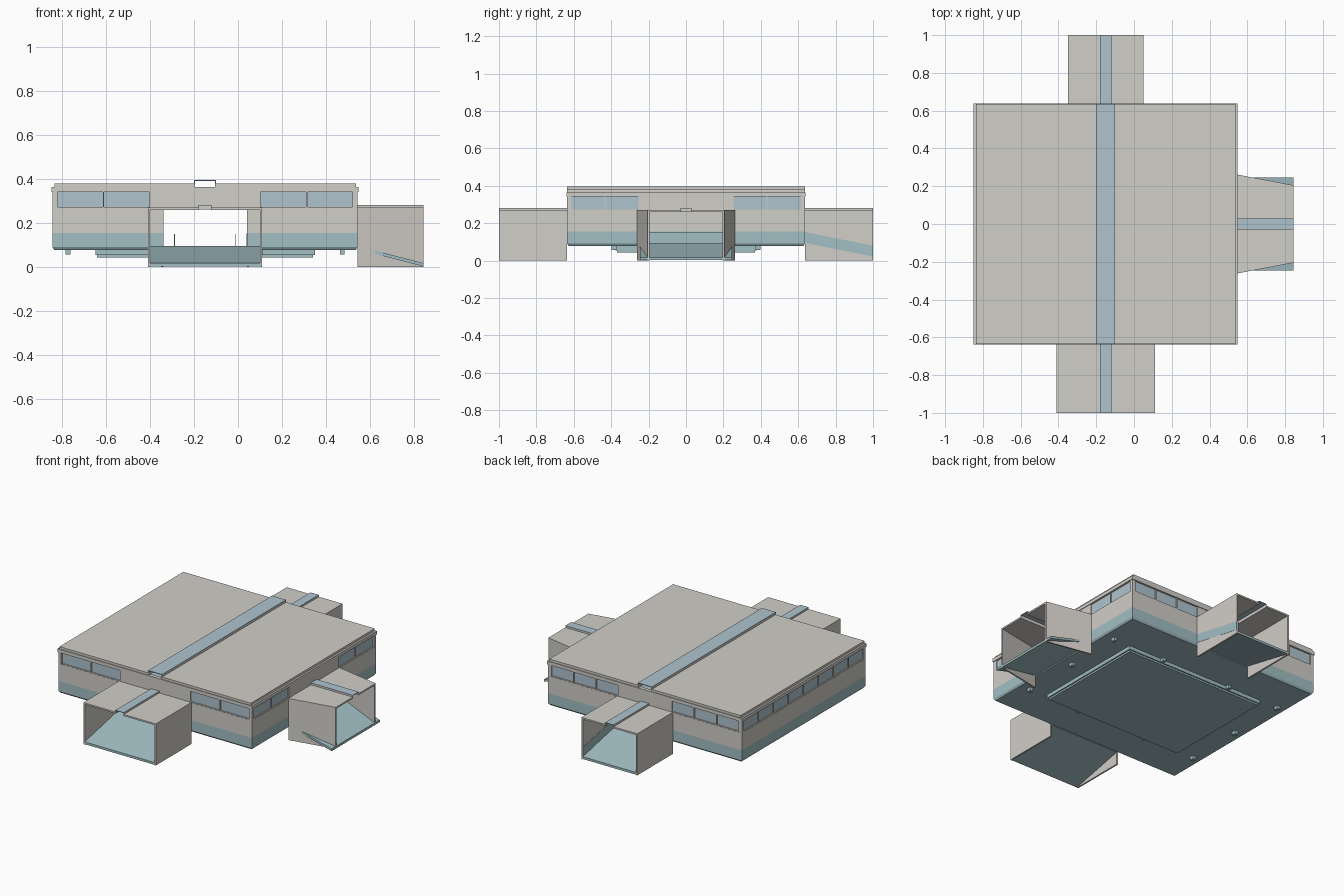
import bpy, bmesh

if "Cube" in bpy.data.objects:
    bpy.data.objects.remove(bpy.data.objects["Cube"])


def material(name, rgb):
    m = bpy.data.materials.new(name)
    m.diffuse_color = (*rgb, 1)
    m.use_nodes = True
    m.node_tree.nodes["Principled BSDF"].inputs["Base Color"].default_value = m.diffuse_color
    return m


BEIGE = material("beige_panel", (0.64, 0.62, 0.58))
TEAL = material("teal_base", (0.36, 0.52, 0.55))
GLASS = material("window_glass", (0.43, 0.55, 0.62))


def solid(name, hexes, mat):
    """One object from several eight-cornered blocks (4 bottom + 4 top points each)."""
    bm = bmesh.new()
    for pts in hexes:
        v = [bm.verts.new(p) for p in pts]
        bm.faces.new(v[3::-1])
        bm.faces.new(v[4:])
        for i in range(4):
            j = (i + 1) % 4
            bm.faces.new((v[i], v[j], v[4 + j], v[4 + i]))
    bmesh.ops.recalc_face_normals(bm, faces=bm.faces)
    me = bpy.data.meshes.new(name)
    bm.to_mesh(me)
    bm.free()
    me.materials.append(mat)
    ob = bpy.data.objects.new(name, me)
    bpy.context.collection.objects.link(ob)
    return ob


def box(x0, x1, y0, y1, z0, z1):
    return [(x, y, z) for z in (z0, z1) for x, y in ((x0, y0), (x1, y0), (x1, y1), (x0, y1))]


X0, X1, Y = -0.845, 0.545, 0.635      # hall footprint
FLOOR, BASE, SILL, HEAD, EAVE = 0.095, 0.155, 0.267, 0.342, 0.364
T = 0.02                              # wall thickness


def wall_box(side, u0, u1, z0, z1, d0=0.0, d1=T):
    """Block along a wall: u runs along it, d is depth inwards."""
    if side == "front":
        return box(u0, u1, -Y + d0, -Y + d1, z0, z1)
    if side == "back":
        return box(u0, u1, Y - d1, Y - d0, z0, z1)
    if side == "left":
        return box(X0 + d0, X0 + d1, u0, u1, z0, z1)
    return box(X1 - d1, X1 - d0, u0, u1, z0, z1)


def build_wall(side, start, end, door, panes):
    spans = [(start, door[0]), (door[1], end)] if door else [(start, end)]
    base, panel, glass, frame = [], [], [], []
    for a, b in spans:
        base.append(wall_box(side, a, b, 0.09, BASE))
        panel.append(wall_box(side, a, b, BASE, SILL))
        # window strip, stopping short of the building corners
        wa = a + 0.02 if a == start else a
        wb = b - 0.02 if b == end else b
        if wa > a:
            panel.append(wall_box(side, a, wa, SILL, HEAD))
        if wb < b:
            panel.append(wall_box(side, wb, b, SILL, HEAD))
        glass.append(wall_box(side, wa, wb, SILL, HEAD, 0.008, 0.014))
        step = (wb - wa) / panes
        for i in range(panes + 1):
            c = wa + i * step
            frame.append(wall_box(side, max(c - 0.003, wa), min(c + 0.003, wb),
                                  SILL, HEAD, 0.001, 0.012))
        frame.append(wall_box(side, wa, wb, SILL, SILL + 0.005, 0.001, 0.012))
    if door:
        panel.append(wall_box(side, door[0], door[1], 0.262, HEAD))
    solid(side + "_wall_base", base, TEAL)
    solid(side + "_wall_panel", panel, BEIGE)
    solid(side + "_windows", glass, GLASS)
    solid(side + "_window_frames", frame, BEIGE)
    solid(side + "_fascia", [wall_box(side, start - 0.004, end + 0.004, HEAD, EAVE, -0.004, T)], BEIGE)


# Hall walls
build_wall("front", X0, X1, (-0.40, 0.10), 2)
build_wall("back", X0, X1, (-0.34, 0.04), 3)
build_wall("right", -Y, Y, (-0.25, 0.25), 2)
build_wall("left", -Y, Y, None, 8)

# Floor with a slightly inset lower lip
e = 0.008
solid("hall_floor",
      [[*box(X0 + e, X1 - e, -Y + e, Y - e, 0.078, 0.09)[:4], *box(X0, X1, -Y, Y, 0.078, 0.09)[4:]],
       box(X0, X1, -Y, Y, 0.09, FLOOR)], TEAL)

# Stepped slab under the floor and small feet around it
solid("under_slab", [box(-0.65, 0.35, -0.377, 0.377, 0.055, 0.078),
                     box(-0.642, 0.342, -0.369, 0.369, 0.044, 0.055)], TEAL)
feet = [(x, y) for y in (-0.385, 0.385) for x in (-0.775, -0.4, 0.1, 0.475)]
feet += [(-0.775, 0.0), (0.475, 0.0)]
solid("under_feet", [box(x - 0.011, x + 0.011, y - 0.014, y + 0.014, 0.056, 0.078)
                     for x, y in feet], TEAL)

# Roof in two halves with a raised open-ended skylight between
S0, S1 = -0.2, -0.1
r = 0.008
solid("roof", [box(X0 + r, S0, -Y, Y, EAVE, 0.379), box(S1, X1 - r, -Y, Y, EAVE, 0.379)], BEIGE)
solid("roof_skylight_sides", [box(x, x + 0.004, -Y, Y, EAVE, 0.391) for x in (S0, S1 - 0.004)], BEIGE)
solid("roof_skylight_glass", [box(S0, S1, -Y, Y, 0.391, 0.395)], GLASS)

# Low rails inside the hall
solid("inner_rails", [box(x - 0.002, x + 0.002, -0.6, 0.6, FLOOR, 0.15) for x in (-0.29, -0.01)], TEAL)


def build_tunnel(name, place, length, w_in, w_out, ramp_w):
    """Open entrance: s runs outwards from the hall, t sideways."""
    def block(rows):
        return [place(s, t) + (z,) for s, t, z in rows]

    def slab(t_in0, t_in1, t_out0, t_out1, z0, z1, drop=0.0):
        return block([row for z in (z0, z1) for row in (
            (0, t_in0, z), (length, t_out0, z - drop), (length, t_out1, z - drop), (0, t_in1, z))])

    h, th, g = 0.27, 0.01, 0.03
    solid(name + "_walls", [slab(k * w_in, k * (w_in - th), k * w_out, k * (w_out - th), 0, h)
                            for k in (-1, 1)], BEIGE)
    solid(name + "_roof", [slab(k * (w_in - th), k * g, k * (w_out - th), k * g, h - th, h)
                           for k in (-1, 1)], BEIGE)
    solid(name + "_skylight_sides", [slab(k * g, k * (g - 0.003), k * g, k * (g - 0.003), h - th, 0.279)
                                     for k in (-1, 1)], BEIGE)
    solid(name + "_skylight_glass", [slab(-g, g, -g, g, 0.279, 0.282)], GLASS)
    solid(name + "_ramp", [slab(-ramp_w, ramp_w, -ramp_w, ramp_w, 0.08, FLOOR, 0.078)], TEAL)
    return slab


# Three entrance tunnels with sloping ramps
build_tunnel("front_tunnel", lambda s, t: (-0.15 + t, -Y - s), 0.365, 0.26, 0.26, 0.25)
back = build_tunnel("back_tunnel", lambda s, t: (-0.15 + t, Y + s), 0.365, 0.2, 0.2, 0.19)
build_tunnel("right_tunnel", lambda s, t: (X1 + s, t), 0.30, 0.262, 0.205, 0.247)

# Sloping kick band on the back tunnel wall
solid("back_tunnel_band", [back(0.188, 0.201, 0.188, 0.201, 0.095, 0.152, 0.073)], TEAL)
